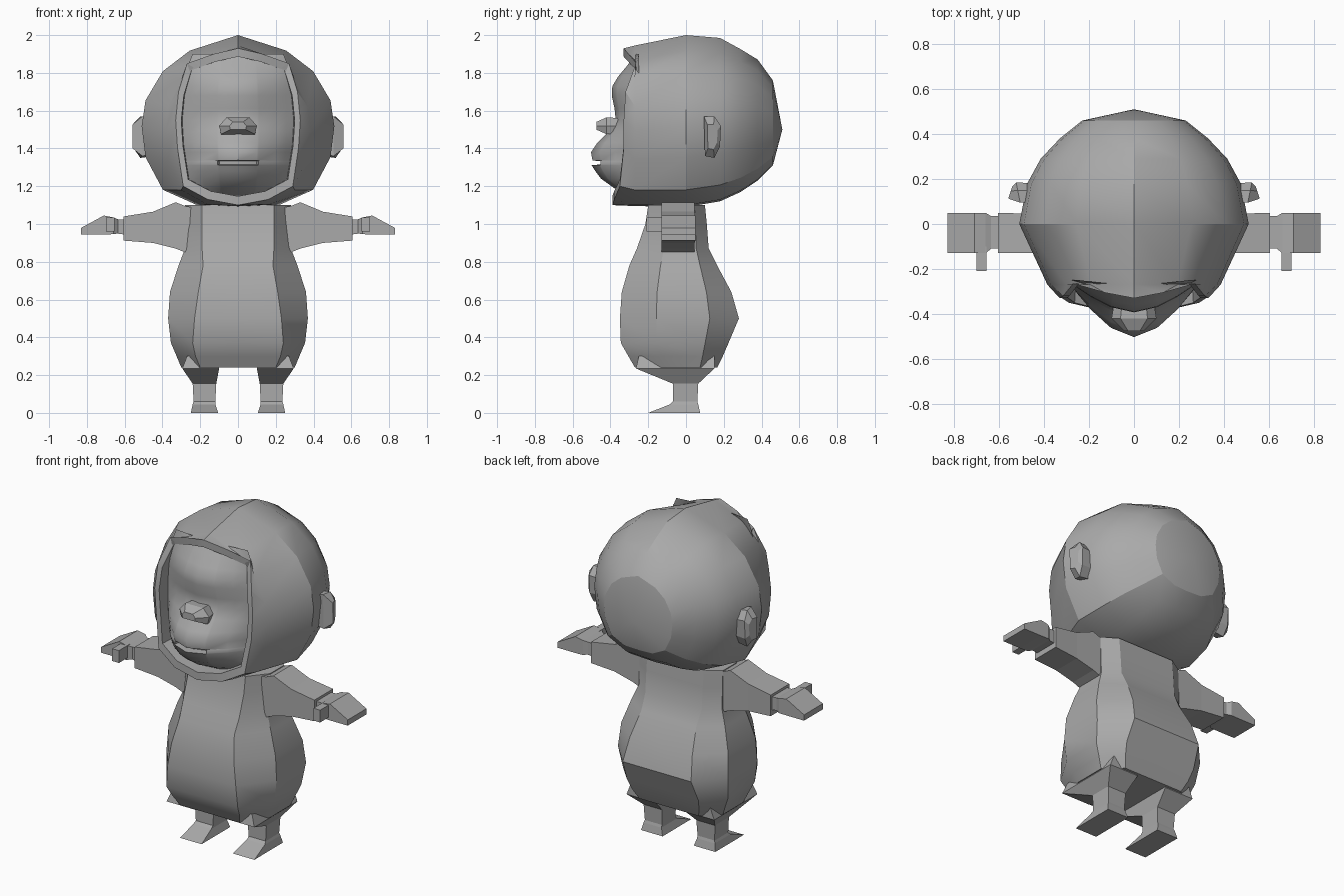
import bpy, bmesh
from math import radians

if "Cube" in bpy.data.objects:
    bpy.data.objects.remove(bpy.data.objects["Cube"])

grey = bpy.data.materials.new("plain_grey")
grey.use_nodes = True
grey.diffuse_color = (0.4, 0.4, 0.4, 1)
grey.node_tree.nodes["Principled BSDF"].inputs["Base Color"].default_value = (0.4, 0.4, 0.4, 1)


def loft(name, rings, closed=True, caps=(True, True), smooth=None, mirror=False):
    """Skin a list of equal-length point rings into one object."""
    bm = bmesh.new()
    rows = [[bm.verts.new(p) for p in ring] for ring in rings]
    n = len(rows[0])
    for a, b in zip(rows, rows[1:]):
        for i in range(n if closed else n - 1):
            j = (i + 1) % n
            bm.faces.new((a[i], a[j], b[j], b[i]))
    if caps[0]:
        bm.faces.new(rows[0][::-1])
    if caps[1]:
        bm.faces.new(rows[-1])
    bmesh.ops.remove_doubles(bm, verts=bm.verts, dist=0.0005)
    bmesh.ops.recalc_face_normals(bm, faces=bm.faces)
    mesh = bpy.data.meshes.new(name)
    bm.to_mesh(mesh)
    bm.free()
    mesh.materials.append(grey)
    obj = bpy.data.objects.new(name, mesh)
    bpy.context.collection.objects.link(obj)
    if mirror:
        obj.modifiers.new("mirror", "MIRROR").use_bisect_axis[0] = False
    if smooth:
        bpy.ops.object.select_all(action="DESELECT")
        obj.select_set(True)
        bpy.context.view_layer.objects.active = obj
        bpy.ops.object.shade_smooth_by_angle(angle=radians(smooth))
    return obj


def both_sides(half):
    """Complete a half ring that starts and ends on the centre line."""
    return half + [(-x, y, z) for x, y, z in half[-2:0:-1]]


def box_z(z, x0, x1, y0, y1):
    return [(x0, y0, z), (x1, y0, z), (x1, y1, z), (x0, y1, z)]


def box_x(x, y0, y1, z0, z1):
    return [(x, y0, z0), (x, y1, z0), (x, y1, z1), (x, y0, z1)]


# Hood: opening rim, then slices running to the back of the head
rim = [(0, -.39, 1.1), (.16, -.38, 1.13), (.29, -.35, 1.2), (.32, -.33, 1.4), (.33, -.33, 1.55),
       (.315, -.32, 1.7), (.27, -.265, 1.85), (.13, -.305, 1.9), (0, -.33, 1.93)]
lip = [(x * .91, y, 1.53 + (z - 1.53) * .89) for x, y, z in rim]
inner = [(x * .98, y + .09, z) for x, y, z in lip]
section = [(0, 0), (.42, .01), (.78, .1), (.96, .29), (1, .47), (.96, .62), (.78, .79), (.5, .91), (0, 1)]
slices = [(-.27, .385, 1.095, 1.945), (0, .51, 1.09, 2), (.18, .475, 1.12, 1.985),
          (.29, .415, 1.17, 1.925), (.38, .33, 1.23, 1.87), (.46, .23, 1.31, 1.76), (.51, 0, 1.5, 1.5)]
hood = [inner, lip, rim]
for y, w, lo, hi in slices:
    hood.append([(px * w, y, lo + (hi - lo) * pz) for px, pz in section])
loft("hood", [both_sides(h) for h in hood], caps=(False, False), smooth=24)

# Face: horizontal rows of height, front depth and half width
rows = [(1.15, -.3, .25), (1.19, -.38, .265), (1.24, -.45, .28), (1.28, -.48, .285), (1.312, -.5, .29),
        (1.315, -.45, .29), (1.333, -.45, .29), (1.336, -.495, .29), (1.38, -.503, .295), (1.43, -.47, .3),
        (1.49, -.41, .3), (1.55, -.372, .3), (1.61, -.378, .3), (1.68, -.393, .295), (1.73, -.39, .29),
        (1.78, -.36, .28), (1.84, -.31, .265), (1.9, -.27, .24)]
across = (-1, -.85, -.66, -.37, -.34, 0, .34, .37, .66, .85, 1)
face = []
for k, (z, depth, w) in enumerate(rows):
    row = []
    for u in across:
        d = depth
        if k in (5, 6) and abs(u) > .35:
            d = -.5
        row.append((u * w, d + (-.25 - d) * abs(u) ** 1.7, z))
    face.append(row)
loft("face", face, closed=False, caps=(False, False), smooth=40)

# Nose: faceted lozenge
outline = [(-.1, 1.52), (-.06, 1.565), (.06, 1.565), (.1, 1.52), (.09, 1.475), (-.09, 1.475)]
loft("nose", [[(x * s, y, 1.52 + (z - 1.52) * t) for x, z in outline]
              for y, s, t in ((-.36, .9, .9), (-.42, 1, 1), (-.475, .45, .45))])

# Ears
ear = [(.1, 1.36), (.15, 1.35), (.18, 1.41), (.185, 1.52), (.15, 1.57), (.095, 1.57)]
loft("ear", [[(x + (y - .14) * lean, .14 + (y - .14) * s, 1.46 + (z - 1.46) * s) for y, z in ear]
             for x, s, lean in ((.44, .9, 0), (.515, 1, .2), (.55, .6, -.2))], mirror=True)

# Torso: eight-sided slices with flat front and back panels
torso = []
for z, fx, hx, yf, yb in ((1.1, .19, .28, -.2, .1), (1, .19, .28, -.215, .11), (.87, .19, .28, -.26, .12),
                          (.78, .185, .315, -.3, .165), (.64, .21, .36, -.34, .24), (.5, .23, .37, -.35, .28),
                          (.37, .24, .355, -.345, .225), (.3, .225, .325, -.305, .195), (.24, .2, .3, -.27, .165)):
    half = [(0, yf, z), (fx, yf, z), (hx, yf * .45, z), (hx, yb * .45, z), (fx, yb, z), (0, yb, z)]
    torso.append(both_sides(half))
loft("torso", torso, smooth=30)

# Legs with wedge feet
loft("leg", [box_z(.3, .1, .27, -.25, .15), box_z(.235, .1, .295, -.265, .15), box_z(.155, .115, .24, -.07, .065),
             box_z(.06, .12, .235, -.07, .06), box_z(.045, .12, .24, -.085, .065), box_z(0, .105, .25, -.2, .075)],
     mirror=True)

# Arms: sleeve, narrow wrist, then mitten hand and thumb
loft("arm", [box_x(.2, -.13, .045, .84, 1.08), box_x(.28, -.13, .045, .85, 1.095),
             box_x(.33, -.13, .045, .87, 1.115), box_x(.45, -.13, .045, .9, 1.065),
             box_x(.605, -.13, .05, .912, 1.04), box_x(.605, -.11, .035, .945, 1.025),
             box_x(.645, -.11, .035, .95, 1.025)], mirror=True)
loft("hand", [box_x(.635, -.11, .035, .95, 1.025), box_x(.66, -.13, .05, .946, 1.035),
              box_x(.71, -.13, .05, .945, 1.045), box_x(.83, -.13, .05, .945, .98)], mirror=True)
loft("thumb", [box_x(.655, -.21, -.1, .96, 1.035), box_x(.7, -.21, -.1, .96, 1.035)], mirror=True)
